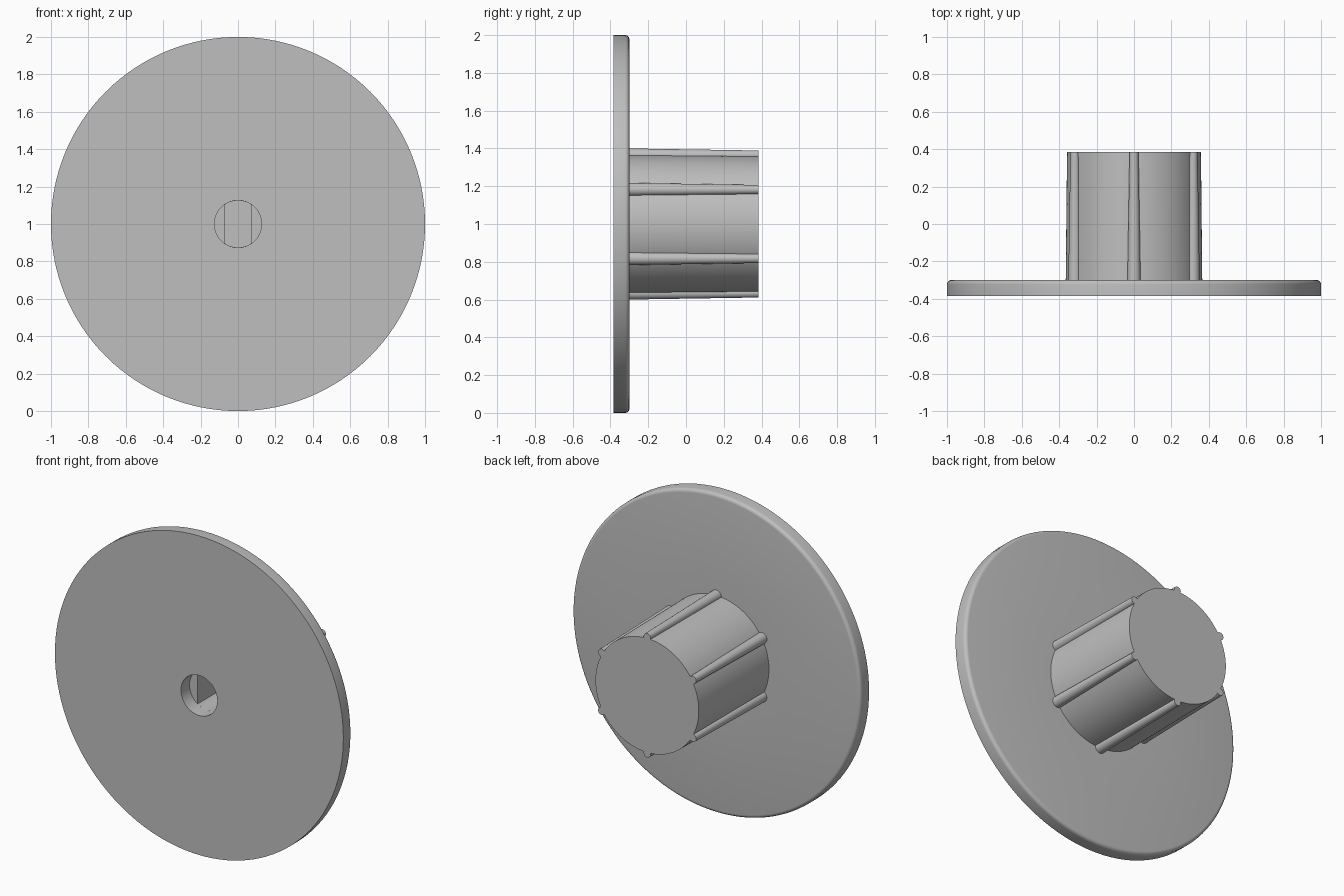
import bpy, bmesh
from math import sin, cos, acos, pi, radians
from mathutils import Matrix, Vector

cube = bpy.data.objects.get("Cube")
if cube:
    bpy.data.objects.remove(cube, do_unlink=True)

CENTRE = Vector((0, 0, 1))
FRONT, PLATE_BACK, END = -0.385, -0.30, 0.385

grey = bpy.data.materials.new("plain_grey")
grey.use_nodes = True
colour = (0.52, 0.52, 0.52, 1)
grey.diffuse_color = colour
grey.node_tree.nodes["Principled BSDF"].inputs["Base Color"].default_value = colour


def make_object(name, bm):
    bmesh.ops.recalc_face_normals(bm, faces=bm.faces[:])
    mesh = bpy.data.meshes.new(name)
    bm.to_mesh(mesh)
    bm.free()
    mesh.materials.append(grey)
    obj = bpy.data.objects.new(name, mesh)
    bpy.context.collection.objects.link(obj)
    return obj


def activate(obj):
    bpy.ops.object.select_all(action='DESELECT')
    obj.select_set(True)
    bpy.context.view_layer.objects.active = obj


def smooth(obj):
    activate(obj)
    bpy.ops.object.shade_smooth_by_angle(angle=radians(30))


# Knob body: counterbored plate with rounded rear rim, and tapered hub
fillet = 0.022
profile = [(0, PLATE_BACK), (0.126, PLATE_BACK), (0.126, FRONT), (1, FRONT)]
for i in range(6):
    a = i / 5 * pi / 2
    profile.append((1 - fillet + fillet * cos(a), PLATE_BACK - fillet + fillet * sin(a)))
profile += [(0.365, PLATE_BACK), (0.358, END), (0, END)]

bm = bmesh.new()
verts = [bm.verts.new(CENTRE + Vector((r, y, 0))) for r, y in profile]
edges = [bm.edges.new(pair) for pair in zip(verts, verts[1:])]
bmesh.ops.spin(bm, geom=verts + edges, cent=CENTRE, axis=(0, 1, 0),
               angle=2 * pi, steps=128)
bmesh.ops.remove_doubles(bm, verts=bm.verts[:], dist=0.0001)
body = make_object("knob_body", bm)

# Shaft socket with two flat sides
radius, half_width, depth = 0.1255, 0.07, 0.5
start = acos(half_width / radius)
arc = [start + (pi - 2 * start) * i / 16 for i in range(17)]
bm = bmesh.new()
ring = [bm.verts.new(CENTRE + Vector((radius * cos(a), PLATE_BACK - 0.04, radius * sin(a))))
        for a in arc + [a + pi for a in arc]]
face = bm.faces.new(ring)
top = bmesh.ops.extrude_face_region(bm, geom=[face])["geom"]
bmesh.ops.translate(bm, vec=(0, depth, 0),
                    verts=[v for v in top if isinstance(v, bmesh.types.BMVert)])
cutter = make_object("socket_cutter", bm)
cutter.hide_render = True

cut = body.modifiers.new("socket", 'BOOLEAN')
cut.operation = 'DIFFERENCE'
cut.solver = 'EXACT'
cut.object = cutter
activate(body)
bpy.ops.object.modifier_apply(modifier=cut.name)
bpy.data.objects.remove(cutter, do_unlink=True)
smooth(body)

# Six tapered grip ribs around the hub
length = END - PLATE_BACK
for k in range(6):
    a = radians(90 + 60 * k)
    place = CENTRE + Vector((0.365 * cos(a), (END + PLATE_BACK) / 2, 0.365 * sin(a)))
    bm = bmesh.new()
    bmesh.ops.create_cone(bm, cap_ends=True, segments=24, radius1=0.035, radius2=0.024,
                          depth=length,
                          matrix=Matrix.Translation(place) @ Matrix.Rotation(-pi / 2, 4, 'X'))
    smooth(make_object(f"grip_rib_{k + 1}", bm))
